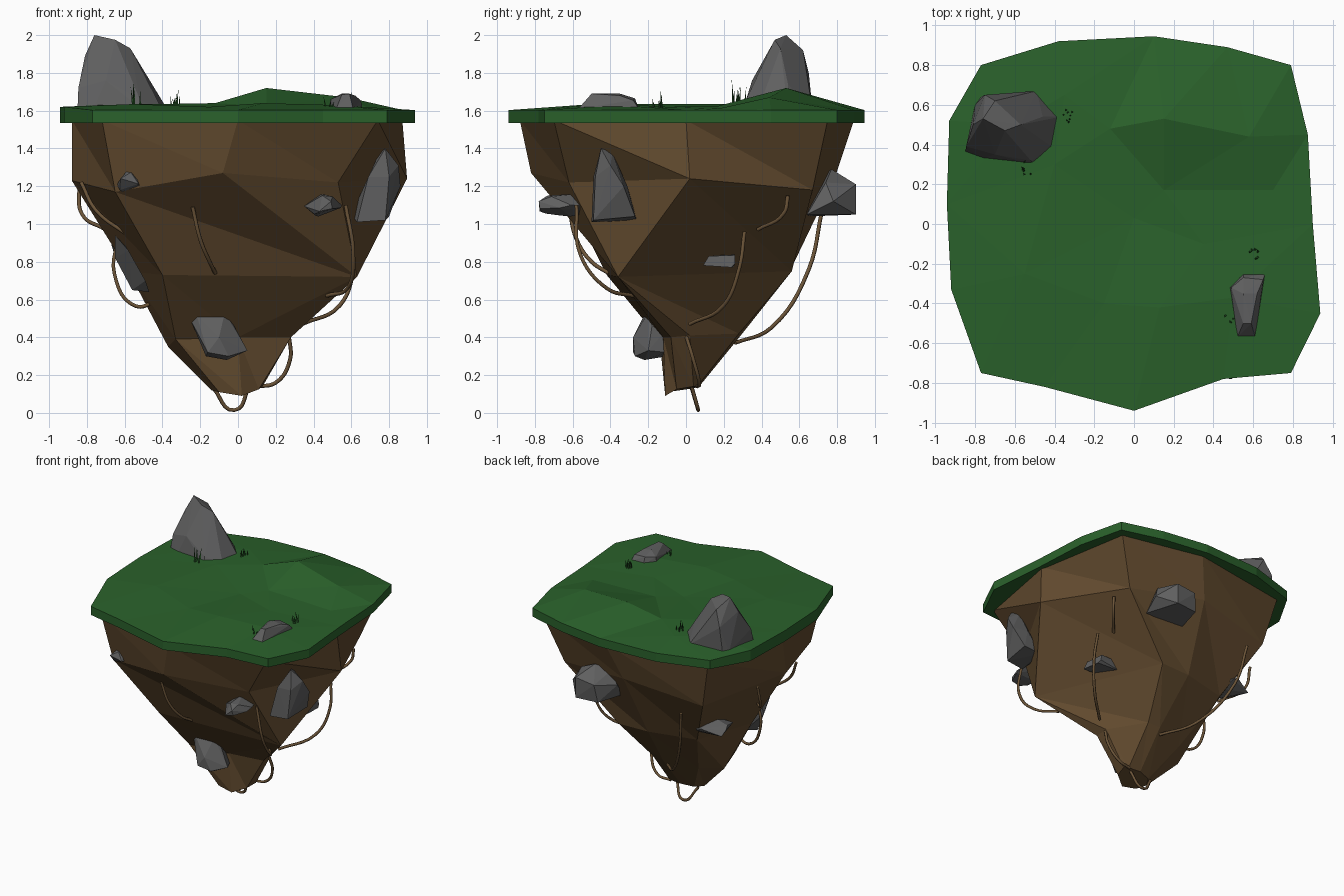
import bpy, bmesh, math, random
from mathutils import Vector
from mathutils.geometry import delaunay_2d_cdt

random.seed(4)


def material(name, rgb):
    m = bpy.data.materials.new(name)
    m.diffuse_color = (*rgb, 1)
    return m


GRASS = material("grass green", (0.023, 0.12, 0.024))
BLADE = material("dark blade green", (0.018, 0.085, 0.018))
DIRT = material("earth brown", (0.123, 0.07, 0.028))
STONE = material("stone grey", (0.115, 0.115, 0.116))
ROOT = material("root brown", (0.15, 0.09, 0.04))


def finish(name, bm, mat):
    bmesh.ops.recalc_face_normals(bm, faces=bm.faces)
    me = bpy.data.meshes.new(name)
    bm.to_mesh(me)
    bm.free()
    me.materials.append(mat)
    ob = bpy.data.objects.new(name, me)
    bpy.context.collection.objects.link(ob)
    return ob


def hull(name, pts, mat=STONE):
    bm = bmesh.new()
    for p in pts:
        bm.verts.new(p)
    r = bmesh.ops.convex_hull(bm, input=bm.verts)
    loose = {g for g in r["geom_interior"] + r["geom_unused"] if isinstance(g, bmesh.types.BMVert)}
    bmesh.ops.delete(bm, geom=list(loose), context='VERTS')
    return finish(name, bm, mat)


def boulder(name, lo, hi, seed):
    """Faceted random rock filling the box lo..hi."""
    rnd = random.Random(seed)
    pts = [Vector([rnd.gauss(0, 1) for _ in range(3)]).normalized() for _ in range(16)]
    mn = [min(p[i] for p in pts) for i in range(3)]
    mx = [max(p[i] for p in pts) for i in range(3)]
    hull(name, [[lo[i] + (p[i] - mn[i]) / (mx[i] - mn[i]) * (hi[i] - lo[i]) for i in range(3)] for p in pts])


def root(name, pts, radius=0.0105):
    cu = bpy.data.curves.new(name, 'CURVE')
    cu.dimensions = '3D'
    cu.bevel_depth = radius
    cu.bevel_resolution = 1
    cu.resolution_u = 6
    cu.use_fill_caps = True
    sp = cu.splines.new('BEZIER')
    sp.bezier_points.add(len(pts) - 1)
    for b, p in zip(sp.bezier_points, pts):
        b.co = p
        b.handle_left_type = b.handle_right_type = 'AUTO'
    cu.materials.append(ROOT)
    ob = bpy.data.objects.new(name, cu)
    bpy.context.collection.objects.link(ob)
    bpy.context.view_layer.objects.active = ob
    ob.select_set(True)
    bpy.ops.object.convert(target='MESH')
    bpy.context.object.select_set(False)


# Grass cap: outline plus a few hill points, triangulated, with a vertical rim
outline = [(-.77, .80), (-.38, .92), (.10, .945), (.47, .89), (.79, .80), (.875, .45), (.90, 0), (.938, -.45),
           (.79, -.75), (.45, -.78), (0, -.94), (-.45, -.82), (-.77, -.75), (-.92, -.33), (-.942, .1), (-.93, .52)]
hills = [(.15, .53, 1.72), (.58, .44, 1.67), (-.12, .48, 1.64), (.15, .17, 1.625), (.70, .17, 1.61),
         (0, .03, 1.61), (-.4, .3, 1.635), (-.6, .5, 1.635), (-.55, -.25, 1.635), (-.15, -.4, 1.62),
         (.13, -.42, 1.64), (.5, -.37, 1.63), (.35, -.1, 1.62), (-.35, .65, 1.63)]
flat = [Vector(p) for p in outline] + [Vector(h[:2]) for h in hills]
n = len(outline)
co, _, tris, *_ = delaunay_2d_cdt(flat, [(i, (i + 1) % n) for i in range(n)], [], 1, 1e-5)
bm = bmesh.new()
heights = [1.62 if p[0] < -.9 else 1.603 for p in outline] + [h[2] for h in hills]
top = [bm.verts.new((c.x, c.y, z)) for c, z in zip(co, heights)]
for t in tris:
    bm.faces.new([top[i] for i in t])
low = [bm.verts.new((x, y, 1.535)) for x, y in outline]
for i in range(n):
    j = (i + 1) % n
    bm.faces.new((top[i], top[j], low[j], low[i]))
bm.faces.new(low)
finish("grass_cap", bm, GRASS)

# Earth body: uneven rings from the front anticlockwise; repeated points merge into large facets
R = (.63, -.36, .72)
rings = [
    [(0, -.88, 1.55), (.74, -.70, 1.55), (.87, 0, 1.55), (.74, .75, 1.55),
     (.1, .89, 1.55), (-.72, .75, 1.55), (-.88, .05, 1.55), (-.72, -.70, 1.55)],
    [(-.08, -.82, 1.27), (.53, -.62, 1.22), (.895, .02, 1.24), (.60, .67, 1.18),
     (0, .79, 1.25), (-.63, .69, 1.16), (-.88, 0, 1.23), (-.65, -.64, 1.17)],
    [R, R, R, (.2, .56, .75),
     (-.05, .55, .75), (-.42, .46, .75), (-.58, 0, .75), (-.4, -.42, .73)],
    [(0, -.12, .4), (.28, -.08, .4), (.28, .02, .41), (.1, .28, .42),
     (0, .29, .41), (-.25, .2, .38), (-.37, .05, .35), (-.33, -.14, .39)],
    [(.02, -.11, .09), (.11, -.05, .125), (.13, .04, .14), (.1, .06, .14),
     (0, .07, .14), (-.1, .04, .13), (-.14, -.03, .12), (-.1, -.1, .11)]]
bm = bmesh.new()
vs = [[bm.verts.new(p) for p in r] for r in rings]
for a, b in zip(vs, vs[1:]):
    for i in range(8):
        j = (i + 1) % 8
        bm.faces.new((a[i], b[i], b[j]))
        bm.faces.new((a[i], b[j], a[j]))
bm.faces.new(vs[0])
bm.faces.new(vs[-1])
bmesh.ops.remove_doubles(bm, verts=bm.verts, dist=1e-4)
finish("earth_body", bm, DIRT)

# Rocks standing on the grass
hull("standing_rock", [(x, y, 1.6) for x, y in [(-.85, .36), (-.77, .33), (-.5, .30), (-.40, .38), (-.37, .54),
                                              (-.49, .67), (-.77, .64), (-.8, .6)]] +
     [(-.845, .39, 1.72), (-.70, .35, 1.76), (-.81, .5, 1.89), (-.76, .53, 2.0), (-.65, .47, 1.975),
      (-.57, .5, 1.93), (-.7, .62, 1.92), (-.75, .65, 1.8), (-.46, .54, 1.74), (-.52, .32, 1.66)])
hull("flat_rock", [(x, y, 1.61) for x, y in [(.48, -.32), (.55, -.25), (.66, -.25), (.61, -.57), (.52, -.57)]] +
     [(.49, -.32, 1.66), (.55, -.27, 1.665), (.65, -.28, 1.655), (.55, -.35, 1.69), (.62, -.35, 1.68),
      (.59, -.5, 1.69), (.55, -.5, 1.685)])

# Rocks set in the earth
hull("right_rock", [(.63, -.5, 1.01), (.66, -.26, 1.02), (.60, -.35, 1.05), (.69, -.49, 1.25), (.78, -.45, 1.40),
                    (.75, -.39, 1.38), (.85, -.40, 1.31), (.86, -.33, 1.2), (.80, -.27, 1.04), (.78, -.49, 1.02),
                    (.80, -.48, 1.25), (.74, -.31, 1.2)])
hull("lower_front_rock", [(-.25, -.2, .49), (-.22, -.22, .52), (-.07, -.2, .53), (-.02, -.18, .46), (.05, -.2, .33),
                          (-.06, -.22, .28), (-.17, -.2, .30), (-.1, -.28, .40), (-.16, -.28, .32),
                          (-.05, -.27, .30), (-.1, -.05, .5), (-.15, -.1, .3), (0, -.1, .32)])
hull("left_shard", [(-.65, -.13, .94), (-.63, -.03, .93), (-.65, -.05, .82), (-.56, -.1, .65), (-.47, -.16, .64),
                    (-.49, -.22, .70), (-.58, -.22, .86), (-.5, -.03, .66)])
boulder("front_right_rock", (.35, -.78, 1.04), (.55, -.46, 1.16), 3)
boulder("front_left_rock", (-.64, -.72, 1.17), (-.52, -.58, 1.275), 5)
hull("back_rock", [(.10, .64, 1.04), (.42, .64, 1.05), (.08, .75, 1.16), (.15, .72, 1.25), (.26, .77, 1.29),
                   (.40, .74, 1.22), (.45, .78, 1.12), (.34, .9, 1.21), (.18, .9, 1.19), (.16, .88, 1.05),
                   (.34, .9, 1.05)])
boulder("back_left_rock", (-.67, .30, .80), (-.42, .55, .94), 8)
hull("right_low_rock", [(.55, .09, .78), (.54, .24, .77), (.53, .26, .79), (.52, .26, .835), (.54, .12, .83),
                        (.36, .10, .78), (.34, .25, .77), (.36, .25, .84), (.38, .12, .83)])

# Hanging roots
roots = {
    "right_front_root": [(.57, -.58, 1.1), (.61, -.56, .84), (.58, -.42, .66), (.47, -.28, .62)],
    "right_root": [(.60, .31, .96), (.61, .28, .76), (.54, .2, .57), (.34, .02, .47)],
    "right_back_root": [(.64, .54, 1.15), (.63, .52, 1.06), (.51, .38, .97)],
    "back_root": [(-.46, .72, 1.07), (-.40, .65, .76), (-.2, .45, .45), (-.02, .26, .37)],
    "front_root": [(-.24, -.62, 1.09), (-.2, -.58, .92), (-.15, -.5, .8), (-.12, -.41, .74)],
    "left_loop_root": [(-.63, 0, .94), (-.655, 0, .74), (-.54, -.02, .565), (-.42, -.03, .6)],
    "left_upper_root": [(-.83, -.2, 1.22), (-.75, -.24, 1.07), (-.58, -.25, .94)],
    "left_back_root": [(-.84, .3, 1.22), (-.83, .25, 1.06), (-.70, .1, .97)],
    "low_root": [(.27, 0, .41), (.275, .04, .28), (.2, .07, .16), (.09, .06, .14)],
    "tip_root": [(-.13, .03, .13), (-.02, .065, .0145), (.06, .03, .14)],
}
for name, pts in roots.items():
    root(name, pts)

# Grass tufts: thin leaning three-sided blades
bm = bmesh.new()
for cx, cy, count, h in [(-.54, .28, 7, .14), (-.33, .54, 9, .09), (.60, -.16, 6, .08), (.48, -.47, 3, .05)]:
    for k in range(count):
        x, y = cx + random.uniform(-.025, .025), cy + random.uniform(-.035, .035)
        tip = bm.verts.new((x + random.uniform(-.015, .015), y + random.uniform(-.015, .015),
                            1.625 + h * (1 if k == 0 else random.uniform(.4, .8))))
        base = [bm.verts.new((x + .008 * math.cos(a), y + .008 * math.sin(a), 1.61)) for a in (0, 2.09, 4.19)]
        for i in range(3):
            bm.faces.new((base[i], base[(i + 1) % 3], tip))
        bm.faces.new(base[::-1])
finish("grass_tufts", bm, BLADE)
